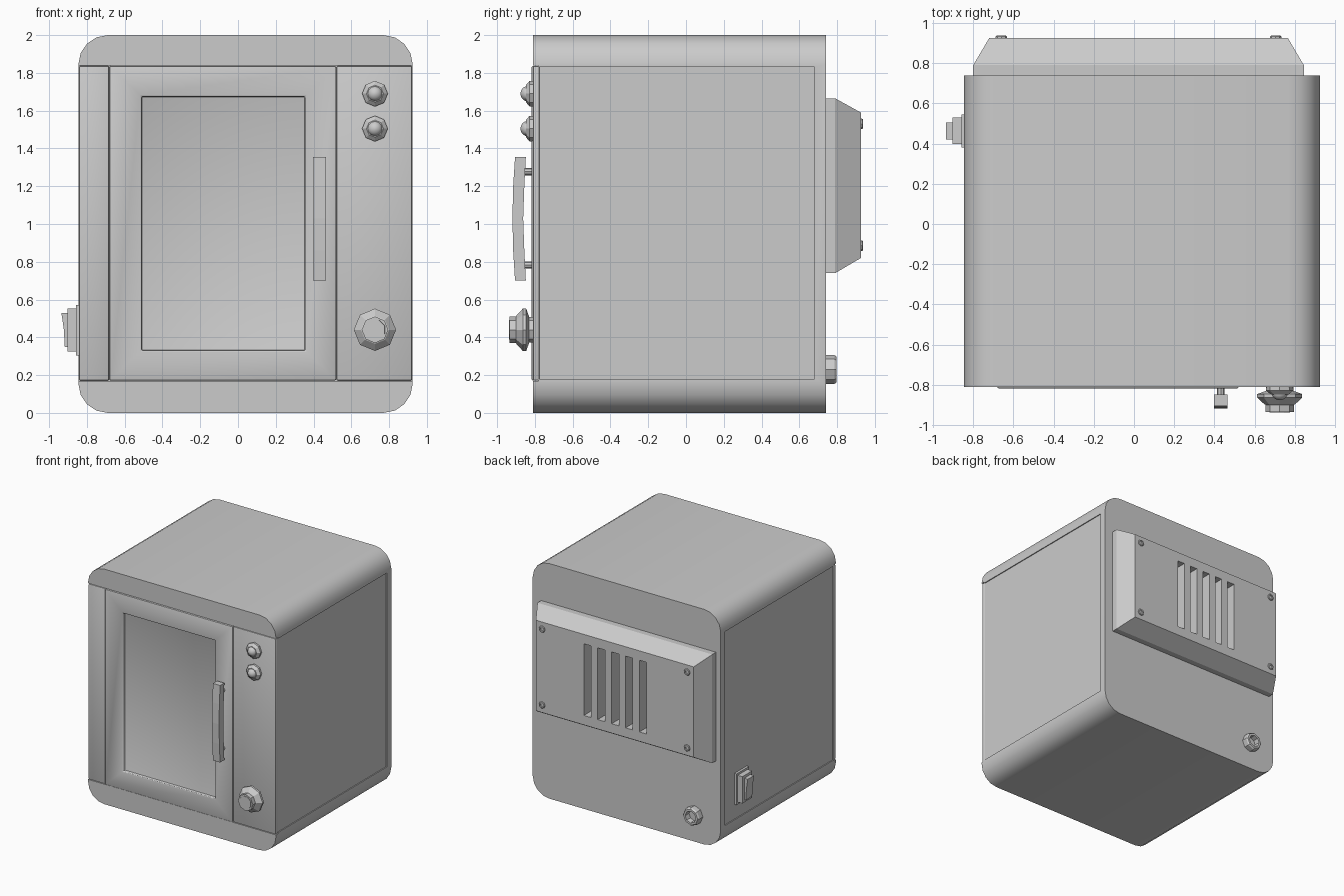
import bpy, bmesh, math
from mathutils import Vector

if "Cube" in bpy.data.objects:
    bpy.data.objects.remove(bpy.data.objects["Cube"])


def finish(name, bm, smooth=None):
    bmesh.ops.recalc_face_normals(bm, faces=bm.faces)
    mesh = bpy.data.meshes.new(name)
    bm.to_mesh(mesh)
    bm.free()
    ob = bpy.data.objects.new(name, mesh)
    bpy.context.collection.objects.link(ob)
    if smooth:
        activate(ob)
        bpy.ops.object.shade_smooth_by_angle(angle=math.radians(smooth))
    return ob


def activate(ob):
    bpy.ops.object.select_all(action='DESELECT')
    bpy.context.view_layer.objects.active = ob
    ob.select_set(True)


def loft(name, rings, smooth=None):
    """Skin a list of equal-length point rings and cap both ends."""
    bm = bmesh.new()
    vs = [[bm.verts.new(p) for p in r] for r in rings]
    n = len(vs[0])
    for a, b in zip(vs, vs[1:]):
        for i in range(n):
            j = (i + 1) % n
            bm.faces.new((a[i], a[j], b[j], b[i]))
    bm.faces.new(vs[0])
    bm.faces.new(vs[-1])
    return finish(name, bm, smooth)


def box(name, x, y, z):
    ring = lambda yy: [(x[0], yy, z[0]), (x[1], yy, z[0]), (x[1], yy, z[1]), (x[0], yy, z[1])]
    return loft(name, [ring(y[0]), ring(y[1])])


def turned(name, cx, cz, profile, sides=8, turn=0.0, smooth=None):
    """Lathe (radius, y) pairs round an axis parallel to y."""
    rings = []
    for r, y in profile:
        angs = [2 * math.pi * i / sides + turn for i in range(sides)]
        rings.append([(cx + r * math.cos(a), y, cz + r * math.sin(a)) for a in angs])
    return loft(name, rings, smooth)


def cut(ob, cutter):
    m = ob.modifiers.new("cut", 'BOOLEAN')
    m.operation, m.solver, m.object = 'DIFFERENCE', 'EXACT', cutter
    activate(ob)
    bpy.ops.object.modifier_apply(modifier=m.name)
    bpy.data.objects.remove(cutter)


def soften(ob, width, segments=2):
    m = ob.modifiers.new("bevel", 'BEVEL')
    m.width, m.segments, m.limit_method = width, segments, 'ANGLE'
    activate(ob)
    bpy.ops.object.modifier_apply(modifier=m.name)
    bpy.ops.object.shade_smooth_by_angle(angle=math.radians(40))


X0, X1, Y0, Y1 = -0.845, 0.925, -0.81, 0.74

# Housing: rounded profile extruded front to back
R = 0.155
corners = [(X1 - R, R, -90), (X1 - R, 2 - R, 0), (X0 + R, 2 - R, 90), (X0 + R, R, 180)]
outline = []
for cx, cz, start in corners:
    for k in range(5):
        a = math.radians(start + 22.5 * k)
        outline.append((cx + R * math.cos(a), cz + R * math.sin(a)))
body = loft("housing", [[(x, y, z) for x, z in outline] for y in (Y0, Y1)])
# Shallow side panels and front bay
cut(body, box("cutter", (X1 - 0.008, 1.2), (-1, 0.68), (0.18, 1.83)))
cut(body, box("cutter", (-1.2, X0 + 0.008), (-1, 0.68), (0.18, 1.83)))
cut(body, box("cutter", (-1.2, 1.2), (-1, Y0 + 0.03), (0.17, 1.84)))
activate(body)
bpy.ops.object.shade_smooth_by_angle(angle=math.radians(35))

# Front: hinge strip, door, control panel
strip = box("hinge_strip", (X0 + 0.003, -0.682), (Y0, Y0 + 0.035), (0.172, 1.836))
panel = box("control_panel", (0.522, X1 - 0.003), (Y0, Y0 + 0.035), (0.172, 1.836))
door = box("door", (-0.68, 0.52), (Y0 - 0.008, Y0 + 0.035), (0.172, 1.836))
cut(door, box("cutter", (-0.51, 0.355), (-1, Y0 + 0.02), (0.33, 1.675)))
for ob in (strip, panel, door):
    soften(ob, 0.008)

# Door handle: bowed grip on two posts
grip = [(-0.905, 1.355), (-0.915, 1.2), (-0.919, 1.03), (-0.915, 0.86), (-0.905, 0.70),
        (-0.848, 0.70), (-0.856, 0.86), (-0.862, 1.03), (-0.856, 1.2), (-0.848, 1.355)]
loft("handle_grip", [[(x, y, z) for y, z in grip] for x in (0.398, 0.465)])
for z in (1.277, 0.783):
    turned("handle_post", 0.432, z, [(0.019, -0.865), (0.019, -0.80)])

# Push buttons: octagonal collar and domed cap
for z in (1.69, 1.505):
    turned("button_collar", 0.725, z, [(0.066, -0.80), (0.068, -0.828), (0.045, -0.848)])
    dome = [(0.04 * math.cos(t), -0.84 - 0.036 * math.sin(t))
            for t in [math.radians(18 * k) for k in range(5)]]
    turned("button_cap", 0.725, z, dome + [(0.004, -0.876)], 12, smooth=50)

# Control knob
turned("control_knob", 0.725, 0.44,
       [(0.068, -0.80), (0.068, -0.83), (0.112, -0.846), (0.112, -0.864), (0.075, -0.898),
        (0.07, -0.90), (0.07, -0.935)], 8)
turned("knob_face", 0.725, 0.44, [(0.058, -0.93), (0.056, -0.938)], 8, math.pi / 8)

# Rear vent box with tapered front and slots
def rect(x0, x1, z0, z1, y):
    return [(x0, y, z0), (x1, y, z0), (x1, y, z1), (x0, y, z1)]

vent = loft("rear_vent_box", [rect(-0.80, 0.845, 0.74, 1.665, 0.735),
                              rect(-0.80, 0.845, 0.74, 1.665, 0.79),
                              rect(-0.72, 0.765, 0.82, 1.59, 0.926)])
for k in range(5):
    x = 0.018 + (k - 2) * 0.131
    cut(vent, box("cutter", (x - 0.034, x + 0.034), (0.82, 1.1), (0.90, 1.51)))

# Vent box screws with a sunken head
for x in (-0.66, 0.705):
    for z in (1.53, 0.885):
        turned("vent_screw", x, z, [(0.028, 0.92), (0.028, 0.932), (0.024, 0.937),
                                    (0.014, 0.937), (0.012, 0.929)])

# Cable socket: hollow nut on the rear
turned("cable_socket", -0.60, 0.23, [(0.077, 0.735), (0.077, 0.785), (0.068, 0.797),
                                     (0.05, 0.797), (0.046, 0.75)])

# Power switch on the left side
box("switch_plate", (-0.857, -0.83), (0.38, 0.545), (0.305, 0.57))
box("switch_frame", (-0.902, -0.85), (0.398, 0.53), (0.325, 0.553))
rocker = [(-0.89, 0.348), (-0.917, 0.348), (-0.922, 0.44), (-0.935, 0.53), (-0.89, 0.53)]
loft("switch_rocker", [[(x, y, z) for x, z in rocker] for y in (0.42, 0.505)])
